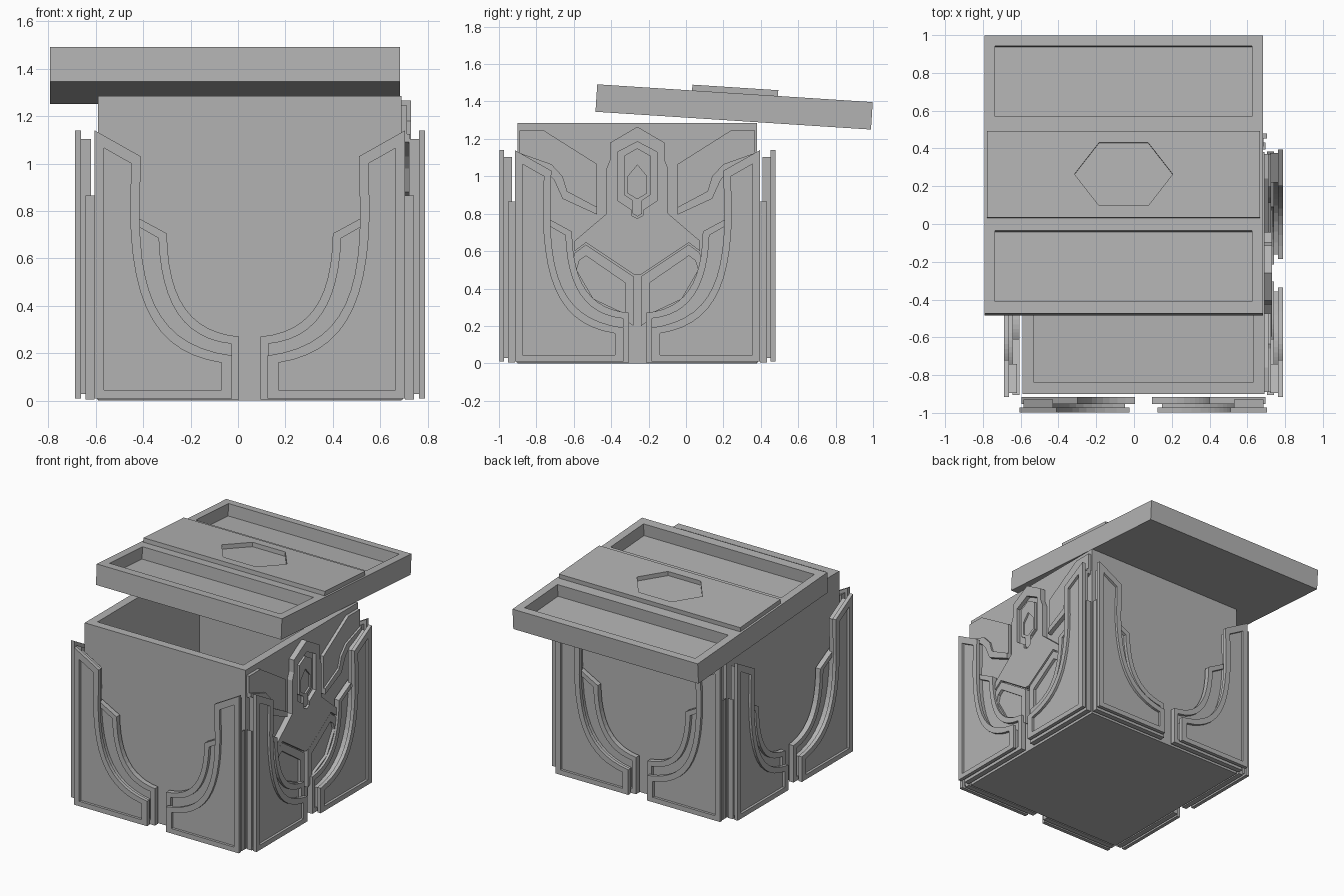
import bpy, bmesh, math
from mathutils import Matrix, Vector

if "Cube" in bpy.data.objects:
    bpy.data.objects.remove(bpy.data.objects["Cube"])

grey = bpy.data.materials.new("stone grey")
grey.diffuse_color = (0.45, 0.45, 0.45, 1)
grey.use_nodes = True
grey.node_tree.nodes["Principled BSDF"].inputs["Base Color"].default_value = grey.diffuse_color

CX, CY, HALF = 0.05, -0.26, 0.64


def slab(name, outer, holes, d0, d1, floor, mat):
    """Extruded outline whose upper face has recesses down to floor (through holes if floor <= d0)."""
    bm = bmesh.new()

    def loop(pts, d):
        vs = [bm.verts.new((p[0], p[1], d)) for p in pts]
        return vs, [bm.edges.new((vs[i], vs[(i + 1) % len(vs)])) for i in range(len(vs))]

    def walls(a, b):
        for i in range(len(a)):
            j = (i + 1) % len(a)
            bm.faces.new((a[i], a[j], b[j], b[i]))

    def cap(edges):
        bmesh.ops.triangle_fill(bm, edges=edges, use_beauty=True)

    low, low_e = loop(outer, d0)
    top, top_e = loop(outer, d1)
    walls(low, top)
    through = floor <= d0
    for h in holes:
        a, a_e = loop(h, d1)
        b, b_e = loop(h, floor)
        walls(a, b)
        top_e += a_e
        if through:
            low_e += b_e
        else:
            cap(b_e)
    cap(top_e)
    cap(low_e)
    bmesh.ops.transform(bm, matrix=mat, verts=bm.verts)
    bmesh.ops.recalc_face_normals(bm, faces=bm.faces)
    me = bpy.data.meshes.new(name)
    bm.to_mesh(me)
    bm.free()
    me.materials.append(grey)
    ob = bpy.data.objects.new(name, me)
    bpy.context.collection.objects.link(ob)
    return ob


def rect(x0, y0, x1, y1):
    return [(x0, y0), (x1, y0), (x1, y1), (x0, y1)]


def bezier(a, b, c, d, n=12):
    out = []
    for i in range(n + 1):
        t = i / n
        w = ((1 - t) ** 3, 3 * t * (1 - t) ** 2, 3 * t * t * (1 - t), t ** 3)
        out.append(tuple(sum(k * p[j] for k, p in zip(w, (a, b, c, d))) for j in (0, 1)))
    return out


def flip(pts, s):
    return [(s * x, y) for x, y in pts]


def both(half):
    return half + [(-x, y) for x, y in reversed(half) if x > 0]


def side(k):
    """Maps (across, up, outward) onto side k: 0 front, 1 right, 2 back, 3 left."""
    front = Matrix(((1, 0, 0, 0), (0, 0, -1, -HALF), (0, 1, 0, 0), (0, 0, 0, 1)))
    return Matrix.Translation((CX, CY, 0)) @ Matrix.Rotation(k * math.pi / 2, 4, 'Z') @ front


# open box
w = HALF - 0.06
slab("box", rect(-HALF, -HALF, HALF, HALF), [rect(-w, -w, w, w)], 0, 1.285, 0.06,
     Matrix.Translation((CX, CY, 0)))

# tilted lid with two trays, raised band and hexagonal recess
lid_mat = Matrix.Translation((-0.055, -0.484, 1.345)) @ Matrix.Rotation(math.radians(-3.69), 4, 'X')
mid = 0.738
hexagon = [(-0.26, mid), (-0.13, mid - 0.167), (0.13, mid - 0.167),
           (0.26, mid), (0.13, mid + 0.167), (-0.13, mid + 0.167)]
lid_trays = [rect(-0.68, 0.065, 0.68, 0.44), rect(-0.68, 1.045, 0.68, 1.42)]
slab("lid", rect(-0.737, 0, 0.737, 2 * mid), lid_trays, 0, 0.147, 0.06, lid_mat)
slab("lid_band", rect(-0.722, mid - 0.23, 0.722, mid + 0.23), [hexagon], 0.147, 0.178, 0.147, lid_mat)

# curved corner panels, a mirrored pair on each side
low_out = [(0.045, 0.005)] + bezier((0.045, 0.27), (0.25, 0.29), (0.345, 0.42), (0.35, 0.705)) \
    + [(0.645, 0.865), (0.645, 0.005)]
low_in = [(0.078, 0.035)] + bezier((0.078, 0.24), (0.28, 0.26), (0.375, 0.41), (0.385, 0.685)) \
    + [(0.46, 0.728), (0.615, 0.81), (0.615, 0.035)]
top_out = [(0.075, 0.01)] + bezier((0.075, 0.19), (0.36, 0.23), (0.46, 0.40), (0.465, 0.77)) \
    + [(0.46, 1.03), (0.655, 1.14), (0.655, 0.01)]
top_in = [(0.12, 0.045)] + bezier((0.12, 0.16), (0.38, 0.20), (0.50, 0.38), (0.505, 0.80)) \
    + [(0.50, 1.0), (0.615, 1.065), (0.615, 0.045)]
back = [tuple(a + 0.5 * (b - a) for a, b in zip(p, q)) for p, q in zip(top_out, top_in)]
for k, label in enumerate(("front", "right", "back", "left")):
    for s, hand in ((-1, "a"), (1, "b")):
        tag = f"{label}_{hand}"
        m = side(k)
        slab("lower_panel_" + tag, flip(low_out, s), [flip(low_in, s)], 0.015, 0.052, 0.03, m)
        slab("panel_backing_" + tag, flip(back, s), [], 0.03, 0.08, 0.08, m)
        slab("frame_panel_" + tag, flip(top_out, s), [flip(top_in, s)], 0.072, 0.098, 0.072, m)

# emblem on the right side: body with keyhole slot and pin
m = side(1)
body = both([(0, 1.265), (0.145, 1.18), (0.145, 1.09), (0.165, 1.04), (0.165, 0.80),
             (0.335, 0.655), (0.335, 0.60), (0.275, 0.645), (0.02, 0.475)])
slot = both([(0, 1.185), (0.10, 1.13), (0.10, 0.83), (0.16, 0.755), (0.10, 0.70), (0, 0.70)])
slot = both([(0, 1.185), (0.105, 1.13), (0.105, 0.87), (0.03, 0.82), (0.03, 0.79), (0, 0.775)])
slab("emblem_body", body, [slot], 0, 0.04, 0.012, m)
pin = both([(0, 1.15), (0.07, 1.11), (0.07, 0.90), (0.025, 0.87), (0.025, 0.80), (0, 0.785)])
slab("emblem_pin", pin, [both([(0, 1.06), (0.05, 1.0), (0.05, 0.91), (0, 0.88)])],
     0.005, 0.03, 0.018, m)

# emblem wings and forked stem, mirrored
wing = [(0.63, 1.245), (0.50, 1.245), (0.215, 1.065), (0.215, 0.80), (0.39, 0.89),
        (0.415, 0.98), (0.46, 1.04), (0.63, 1.12)]
rib = [(0.215, 0.795), (0.40, 0.88), (0.445, 0.98), (0.49, 1.03), (0.63, 1.09), (0.63, 1.125),
       (0.46, 1.065), (0.40, 1.0), (0.375, 0.92), (0.215, 0.835)]
arm = [(0.02, 0.20), (0.02, 0.465), (0.275, 0.635), (0.335, 0.59), (0.35, 0.50), (0.25, 0.33), (0.08, 0.24)]
arm_in = [(0.065, 0.265), (0.065, 0.43), (0.275, 0.575), (0.31, 0.55), (0.325, 0.50), (0.235, 0.345)]
for s, hand in ((-1, "a"), (1, "b")):
    slab("emblem_wing_" + hand, flip(wing, s), [], 0, 0.022, 0, m)
    slab("emblem_wing_rib_" + hand, flip(rib, s), [], 0.005, 0.036, 0, m)
    slab("emblem_stem_" + hand, flip(arm, s), [flip(arm_in, s)], 0, 0.035, 0.014, m)
